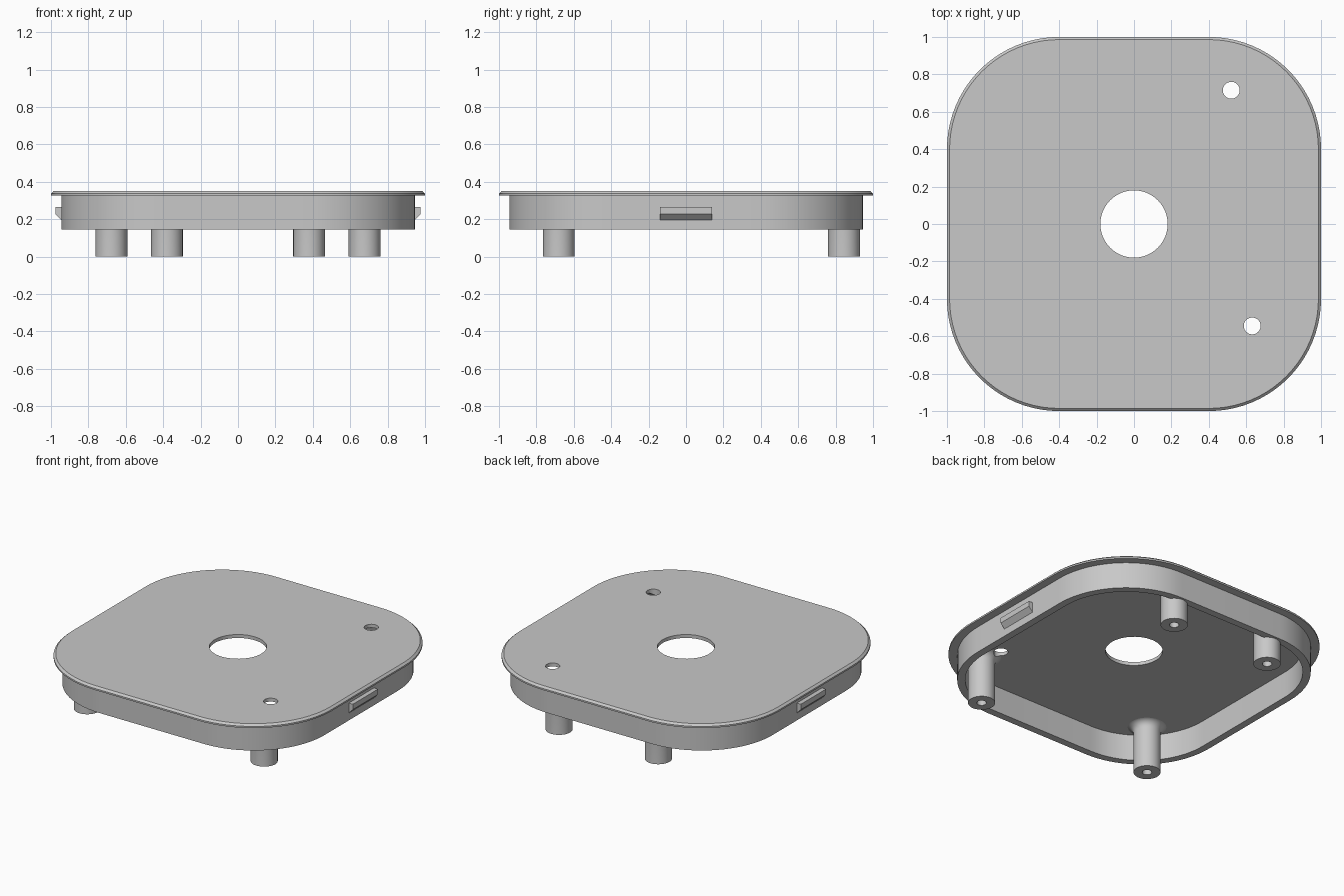
import bpy, bmesh, math

cube = bpy.data.objects.get("Cube")
if cube:
    bpy.data.objects.remove(cube, do_unlink=True)

GREY = (0.58, 0.58, 0.58, 1)
grey = bpy.data.materials.new("plain grey")
grey.use_nodes = True
grey.diffuse_color = GREY
grey.node_tree.nodes["Principled BSDF"].inputs["Base Color"].default_value = GREY

TOP, UNDER, RIM = 0.35, 0.326, 0.145
SKIRT = 0.945
CORNER = 0.4          # centre of every corner arc


def finish(name, bm):
    bmesh.ops.remove_doubles(bm, verts=bm.verts, dist=1e-5)
    bmesh.ops.recalc_face_normals(bm, faces=bm.faces)
    mesh = bpy.data.meshes.new(name)
    bm.to_mesh(mesh)
    bm.free()
    mesh.materials.append(grey)
    ob = bpy.data.objects.new(name, mesh)
    bpy.context.collection.objects.link(ob)
    return ob


def activate(ob):
    bpy.ops.object.select_all(action='DESELECT')
    ob.select_set(True)
    bpy.context.view_layer.objects.active = ob


def smooth(ob):
    activate(ob)
    bpy.ops.object.shade_smooth_by_angle(angle=math.radians(30))


def loft(bm, rings):
    """Bridge successive closed rings of points and cap both ends."""
    loops = [[bm.verts.new(p) for p in ring] for ring in rings]
    n = len(loops[0])
    for a, b in zip(loops, loops[1:]):
        for i in range(n):
            j = (i + 1) % n
            bm.faces.new((a[i], a[j], b[j], b[i]))
    bm.faces.new(loops[0])
    bm.faces.new(loops[-1])


def rounded_square(half, z, steps=20):
    r = half - CORNER
    pts = []
    for q, (sx, sy) in enumerate([(1, 1), (-1, 1), (-1, -1), (1, -1)]):
        for i in range(steps + 1):
            a = (q + i / steps) * math.pi / 2
            pts.append((sx * CORNER + r * math.cos(a),
                        sy * CORNER + r * math.sin(a), z))
    return pts


def circle(x, y, r, z, n=48, y_max=9):
    angles = [2 * math.pi * i / n for i in range(n)]
    return [(x + r * math.cos(a), min(y + r * math.sin(a), y_max), z)
            for a in angles]


def drill(ob, x, y, r):
    bm = bmesh.new()
    loft(bm, [circle(x, y, r, 0.2), circle(x, y, r, 0.5)])
    cutter = finish("hole_cutter", bm)
    cutter.hide_render = True
    activate(ob)
    mod = ob.modifiers.new("hole", 'BOOLEAN')
    mod.operation = 'DIFFERENCE'
    mod.solver = 'EXACT'
    mod.object = cutter
    bpy.ops.object.modifier_apply(modifier=mod.name)
    bpy.data.objects.remove(cutter, do_unlink=True)


# Lid plate with chamfered flange and hollow skirt
bm = bmesh.new()
inner = SKIRT - 0.05
profile = [(0.986, TOP), (1, 0.337), (1, UNDER), (SKIRT, UNDER),
           (SKIRT, RIM), (inner, RIM), (inner, UNDER)]
loft(bm, [rounded_square(h, z) for h, z in profile])
lid = finish("lid", bm)

# Centre opening and two small holes
small_holes = [(0.52, 0.715, 0.045), (0.632, -0.545, 0.045)]
for hole in [(0, 0, 0.18)] + small_holes:
    drill(lid, *hole)
smooth(lid)

# Screw posts with blind pilot holes and flared roots
POST, FLARE = 0.085, 0.05
for label, px, py in [("front", 0.677, -0.68), ("back", 0.38, 0.845)]:
    for side, s in [("left", 1), ("right", -1)]:
        shape = [(0.03, 0.18), (0.03, 0), (POST, 0)]
        for i in range(7):
            a = i / 6 * math.pi / 2
            shape.append((POST + FLARE * (1 - math.cos(a)),
                          UNDER + 0.002 - FLARE * (1 - math.sin(a))))
        bm = bmesh.new()
        loft(bm, [circle(s * px, py, r, z, y_max=SKIRT - 0.005)
                  for r, z in shape])
        post = finish(f"{label}_{side}_post", bm)
        if label == "front" and s > 0:
            drill(post, *small_holes[1])
        smooth(post)

# Snap clips on both sides
for side, s in [("left", 1), ("right", -1)]:
    section = [(SKIRT - 0.01, 0.265), (0.976, 0.265), (0.976, 0.228),
               (SKIRT, 0.196), (SKIRT - 0.01, 0.196)]
    bm = bmesh.new()
    loft(bm, [[(s * x, y, z) for x, z in section] for y in (-0.138, 0.138)])
    finish(f"{side}_clip", bm)
